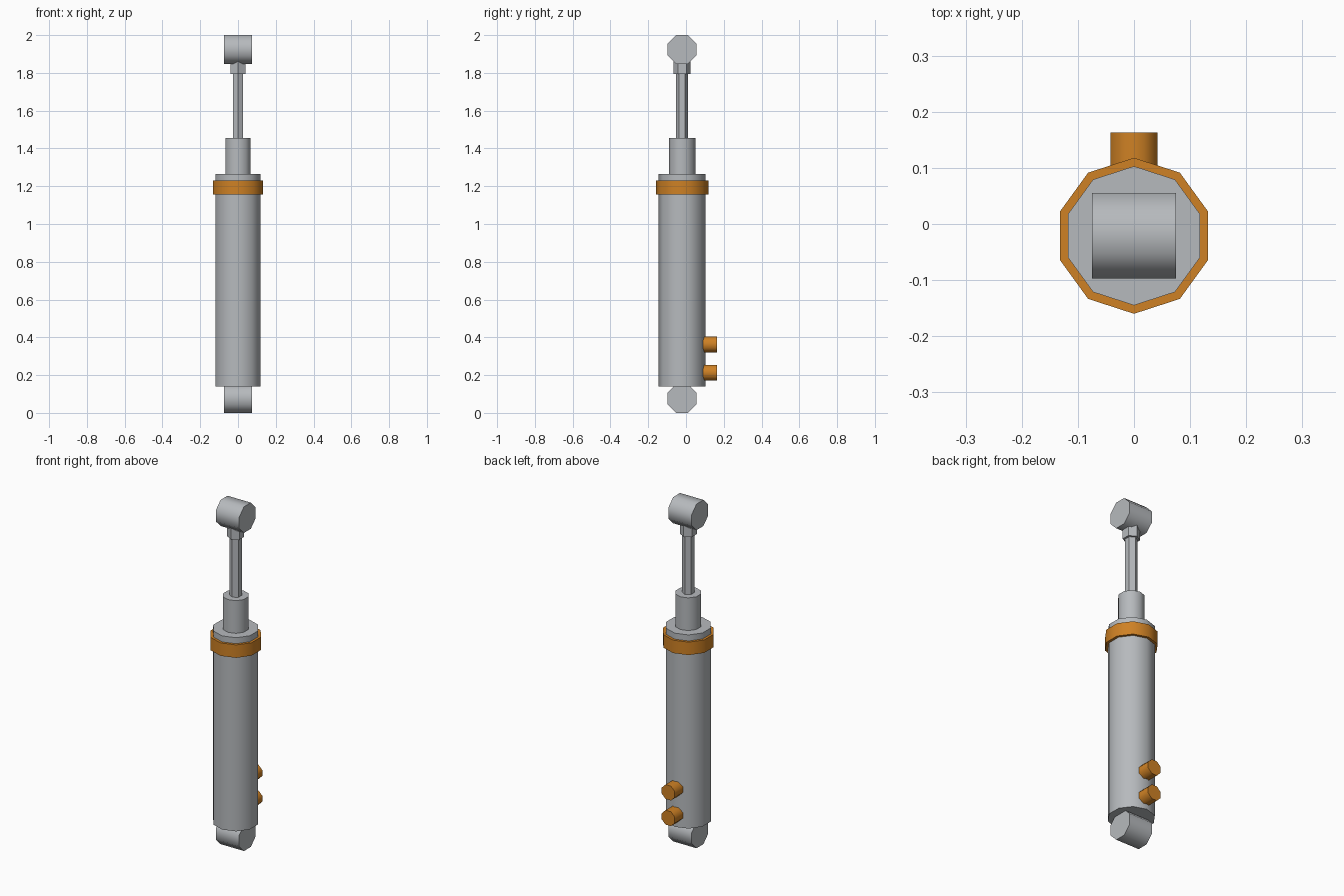
import bpy
import math
from mathutils import Matrix

cube = bpy.data.objects.get("Cube")
if cube:
    bpy.data.objects.remove(cube, do_unlink=True)


def make_material(name, rgb):
    mat = bpy.data.materials.new(name)
    mat.use_nodes = True
    mat.diffuse_color = (*rgb, 1)
    mat.node_tree.nodes["Principled BSDF"].inputs["Base Color"].default_value = (*rgb, 1)
    return mat


steel = make_material("steel grey", (0.47, 0.49, 0.51))
orange = make_material("orange paint", (0.62, 0.22, 0.018))

AXIS_Y = -0.021  # centre line of the cylinder


def prism(name, mat, sides, radius, start, end, axis="Z", centre=(0, AXIS_Y, 0), flat=False):
    """Capped prism from start to end along an axis; flat puts faces, not corners, on the extents."""
    bpy.ops.mesh.primitive_cylinder_add(vertices=sides, radius=radius, depth=end - start)
    obj = bpy.context.object
    obj.name = obj.data.name = name
    turn = Matrix.Rotation(math.pi / sides if flat else 0, 4, "Z")
    lift = Matrix.Translation((0, 0, (start + end) / 2))
    aim = {"Z": Matrix.Identity(4),
           "X": Matrix.Rotation(math.pi / 2, 4, "Y"),
           "Y": Matrix.Rotation(-math.pi / 2, 4, "X")}[axis]
    obj.data.transform(Matrix.Translation(centre) @ aim @ lift @ turn)
    obj.data.materials.append(mat)
    bpy.ops.object.shade_smooth_by_angle(angle=math.radians(50))
    return obj


# Barrel, collar and gland
prism("barrel", steel, 10, 0.124, 0.14, 1.265)
prism("collar", orange, 10, 0.139, 1.155, 1.23)
prism("gland", steel, 10, 0.07, 1.25, 1.455)

# Piston rod and its nut
prism("piston_rod", steel, 6, 0.032, 1.44, 1.86)
prism("rod_nut", steel, 6, 0.045, 1.795, 1.88)

# Mounting eyes at both ends
EYE = 0.076
for name, z in (("lower_eye", EYE), ("upper_eye", 2 - EYE)):
    prism(name, steel, 8, EYE / math.cos(math.pi / 8), -0.075, 0.075, "X", (0, AXIS_Y, z), True)

# Hose ports on the back
for name, z in (("lower_port", 0.213), ("upper_port", 0.362)):
    prism(name, orange, 8, 0.0418 / math.cos(math.pi / 8), 0.04, 0.163, "Y", (0, 0, z), True)
